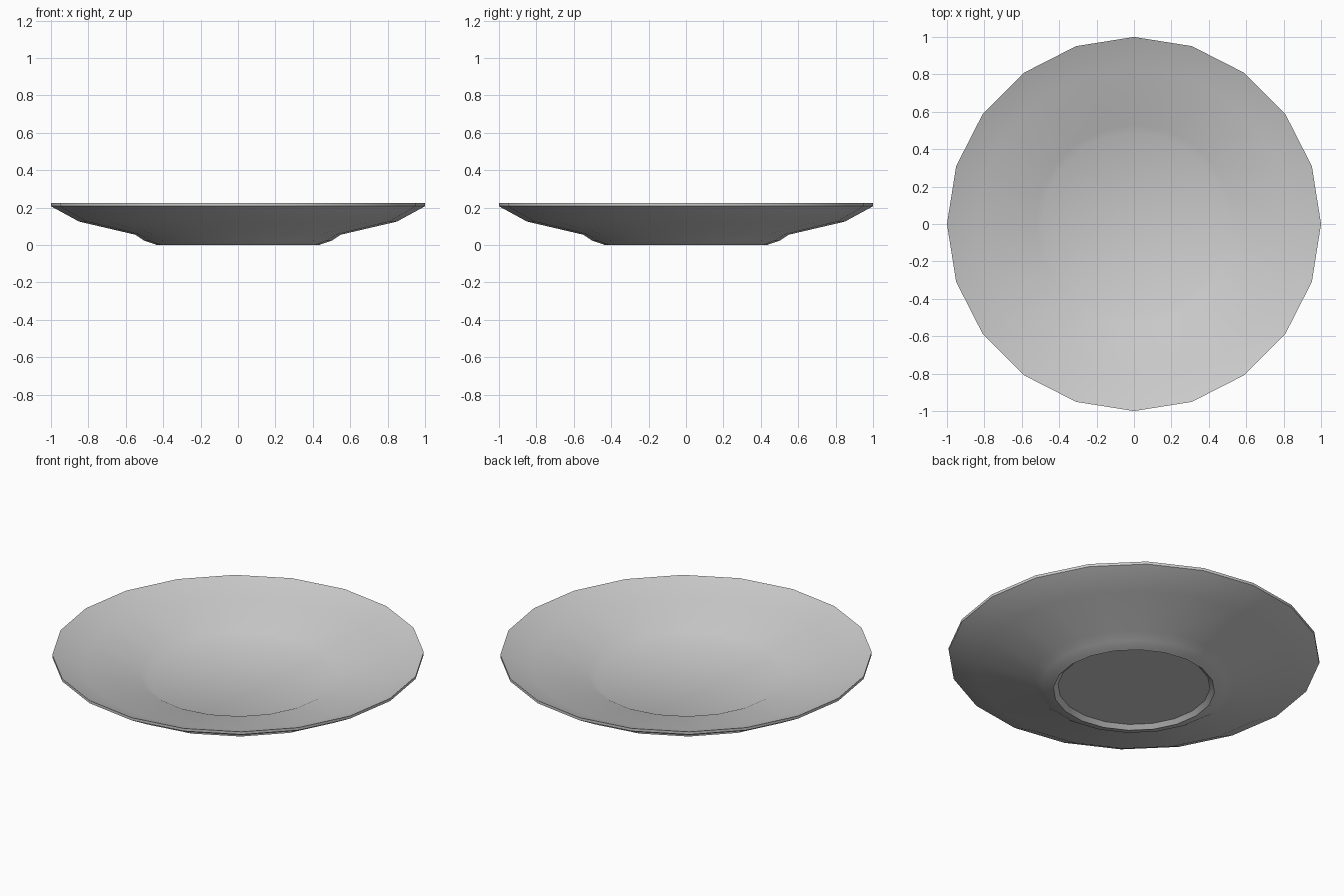
import bpy, bmesh, math

if "Cube" in bpy.data.objects:
    bpy.data.objects.remove(bpy.data.objects["Cube"])

SIDES = 20


def lathe(name, profile):
    """Revolve an (r, z) profile about z and cap both ends with flat discs."""
    bm = bmesh.new()
    rings = []
    for r, z in profile:
        rings.append([bm.verts.new((r * math.cos(2 * math.pi * i / SIDES),
                                    r * math.sin(2 * math.pi * i / SIDES), z))
                      for i in range(SIDES)])
    for a, b in zip(rings, rings[1:]):
        for i in range(SIDES):
            j = (i + 1) % SIDES
            bm.faces.new((a[i], a[j], b[j], b[i]))
    bm.faces.new(rings[0][::-1])
    bm.faces.new(rings[-1])
    bmesh.ops.recalc_face_normals(bm, faces=bm.faces)
    mesh = bpy.data.meshes.new(name)
    bm.to_mesh(mesh)
    bm.free()
    obj = bpy.data.objects.new(name, mesh)
    bpy.context.collection.objects.link(obj)
    return obj


# Plate: recessed underside, foot, flared outside, rim, inside slope, flat well
plate = lathe("plate", [
    (0.41, 0.022), (0.435, 0.0), (0.447, 0.005), (0.50, 0.022),
    (0.55, 0.055), (0.85, 0.125), (1.0, 0.207),
    (1.0, 0.223), (0.84, 0.162), (0.53, 0.096), (0.49, 0.077),
])

bpy.context.view_layer.objects.active = plate
plate.select_set(True)
bpy.ops.object.shade_smooth_by_angle(angle=math.radians(30))
